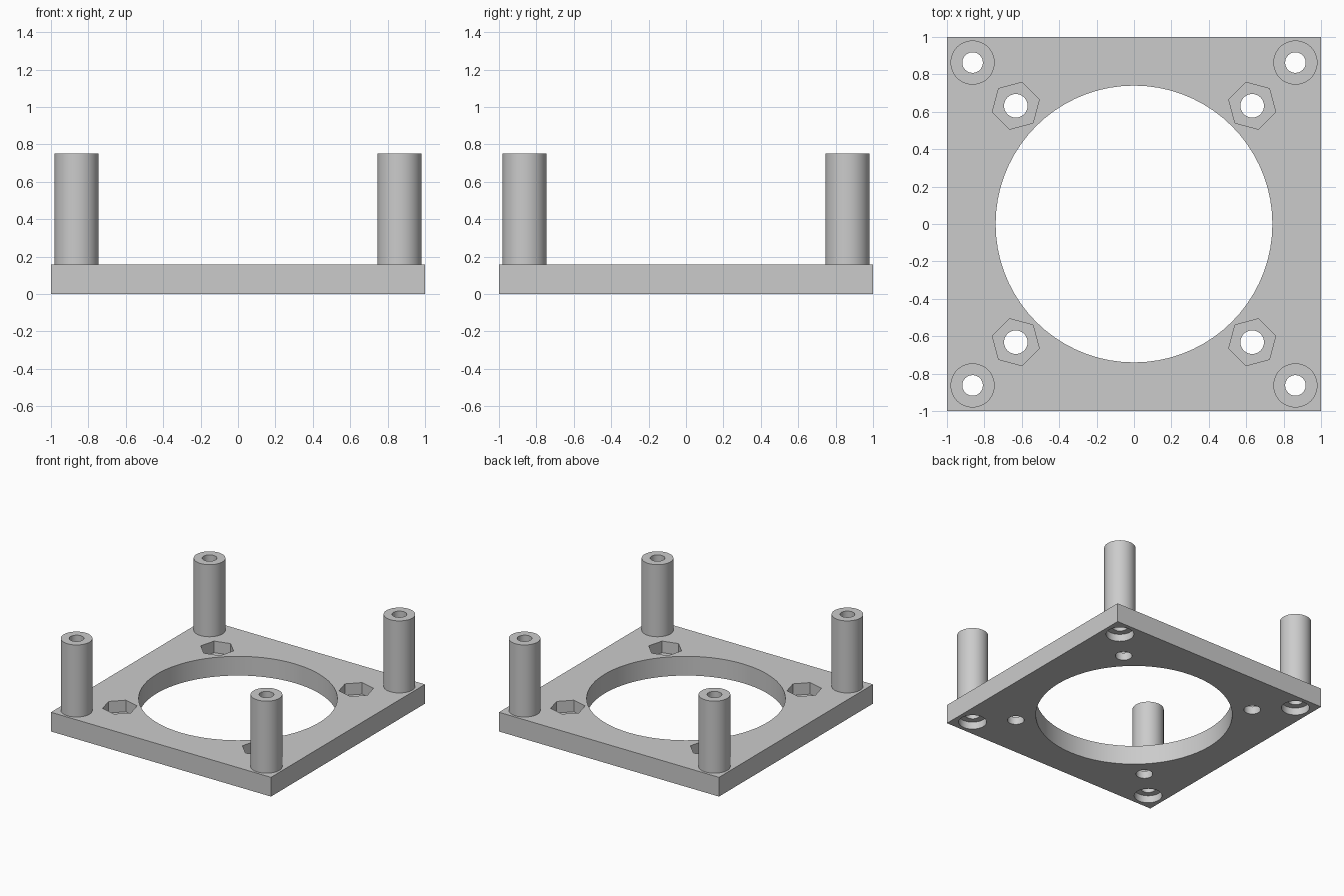
import bpy, math

cube = bpy.data.objects.get("Cube")
if cube:
    bpy.data.objects.remove(cube, do_unlink=True)

PLATE_TOP, POST_TOP = 0.158, 0.75
POST_AT, NUT_AT = 0.863, 0.632
BORE = 0.055

grey = bpy.data.materials.new("plain grey")
grey.use_nodes = True
colour = (0.6, 0.6, 0.6, 1)
grey.diffuse_color = colour
grey.node_tree.nodes["Principled BSDF"].inputs["Base Color"].default_value = colour


def cylinder(name, x, y, radius, low, high, sides=48, turn=0.0):
    bpy.ops.mesh.primitive_cylinder_add(
        vertices=sides, radius=radius, depth=high - low,
        location=(x, y, (low + high) / 2), rotation=(0, 0, turn))
    obj = bpy.context.object
    obj.name = name
    return obj


def cut(target, cutter):
    mod = target.modifiers.new("cut", "BOOLEAN")
    mod.operation = "DIFFERENCE"
    mod.solver = "EXACT"
    mod.object = cutter
    bpy.context.view_layer.objects.active = target
    bpy.ops.object.modifier_apply(modifier=mod.name)
    bpy.data.objects.remove(cutter, do_unlink=True)


def finish(obj):
    obj.data.materials.clear()
    obj.data.materials.append(grey)
    bpy.ops.object.select_all(action="DESELECT")
    obj.select_set(True)
    bpy.context.view_layer.objects.active = obj
    bpy.ops.object.shade_smooth_by_angle(angle=math.radians(30))


# Square plate with a large round opening
bpy.ops.mesh.primitive_cube_add(size=1, location=(0, 0, PLATE_TOP / 2))
plate = bpy.context.object
plate.name = "base_plate"
plate.scale = (2, 2, PLATE_TOP)
bpy.ops.object.transform_apply(location=True, rotation=False, scale=True)
cut(plate, cylinder("opening_cutter", 0, 0, 0.74, -0.1, 0.3, sides=72))

corners = [("back_left", 1, 1), ("back_right", -1, 1),
           ("front_right", -1, -1), ("front_left", 1, -1)]
for i, (label, sx, sy) in enumerate(corners):
    px, py = sx * POST_AT, sy * POST_AT
    nx, ny = sx * NUT_AT, sy * NUT_AT

    # Hollow standoff post
    post = cylinder(label + "_post", px, py, 0.118, PLATE_TOP, POST_TOP)
    cut(post, cylinder("bore_cutter", px, py, BORE, 0, 1, sides=32))
    finish(post)

    # Screw hole with a round recess underneath
    cut(plate, cylinder("screw_cutter", px, py, BORE, -0.1, 0.3, sides=32))
    cut(plate, cylinder("recess_cutter", px, py, 0.105, -0.1, 0.06))

    # Bolt hole with a hexagonal nut pocket on top
    cut(plate, cylinder("bolt_cutter", nx, ny, 0.063, -0.1, 0.3, sides=32))
    cut(plate, cylinder("nut_cutter", nx, ny, 0.13, PLATE_TOP - 0.095, 0.3,
                        sides=6, turn=math.radians(15 + 90 * i + 30 * 2)))
finish(plate)
